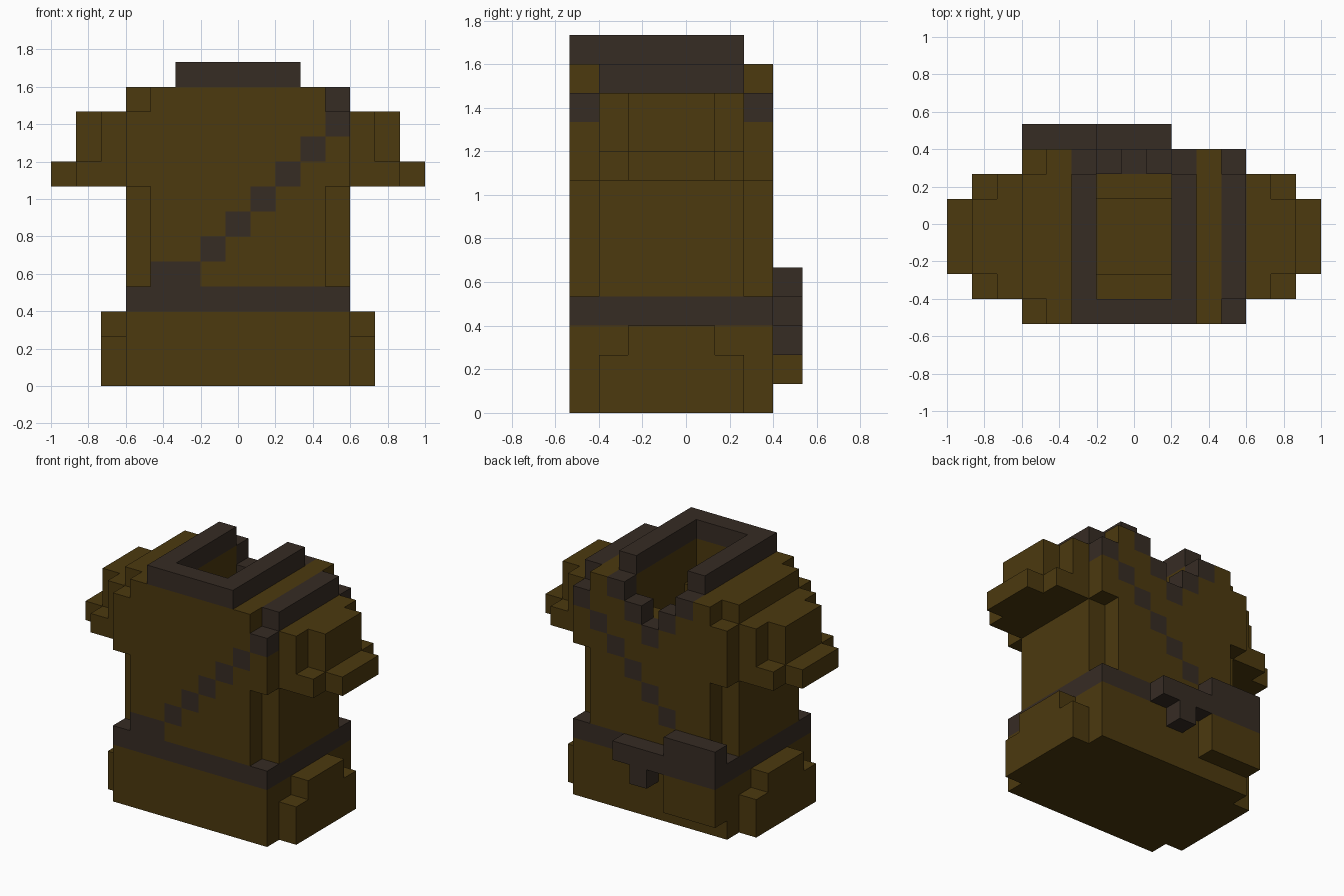
import bpy
import bmesh
from mathutils import Vector

default = bpy.data.objects.get("Cube")
if default:
    bpy.data.objects.remove(default, do_unlink=True)

S = 2 / 15                              # edge of one block
ORIGIN = Vector((-1.0, -4 * S, 0.0))    # corner of the block grid


def material(name, rgb):
    m = bpy.data.materials.new(name)
    m.use_nodes = True
    color = (*rgb, 1.0)
    m.diffuse_color = color
    m.node_tree.nodes["Principled BSDF"].inputs["Base Color"].default_value = color
    return m


BROWN = material("brown_cloth", (0.072, 0.041, 0.0045))
DARK = material("dark_leather", (0.037, 0.025, 0.0175))

cells = {}   # grid cell -> part name


def fill(part, xs, ys, zs, mirror=False):
    """Fill inclusive block ranges with a part; part None carves them away."""
    for i in range(xs[0], xs[1] + 1):
        for j in range(ys[0], ys[1] + 1):
            for k in range(zs[0], zs[1] + 1):
                for x in ((i, 14 - i) if mirror else (i,)):
                    if part:
                        cells[x, j, k] = part
                    else:
                        cells.pop((x, j, k), None)


# Skirt with hip flares
fill("skirt", (3, 11), (0, 6), (0, 2))
fill("hip_flares", (12, 12), (1, 5), (0, 1), True)
fill("hip_flares", (12, 12), (2, 4), (2, 2), True)

# Torso: full block, then corners notched at the waist and shoulder top
fill("torso", (3, 11), (0, 6), (4, 11))
for j in (0, 6):
    fill(None, (11, 11), (j, j), (4, 7), True)
    fill(None, (11, 11), (j, j), (11, 11), True)

# Neck opening, with a ledge at front and back
fill(None, (6, 8), (1, 5), (10, 11))
fill(None, (6, 8), (2, 4), (9, 9))

# Sleeves
fill("sleeves", (12, 12), (1, 5), (8, 10), True)
fill("sleeves", (13, 13), (1, 5), (8, 8), True)
fill("sleeves", (13, 13), (2, 4), (9, 10), True)
fill("sleeves", (14, 14), (2, 4), (8, 8), True)

# Collar ring, open at the back
fill("collar", (5, 9), (0, 0), (12, 12))
fill("collar", (9, 9), (0, 5), (12, 12), True)

# V-shaped back neckline
fill(None, (6, 8), (6, 6), (11, 11))
fill(None, (7, 7), (6, 6), (10, 10))
for i in range(5, 10):
    k = 9 + abs(i - 7)
    fill("neckline", (i, i), (6, 6), (k, k))

# Diagonal sash, front and back, over the shoulder
for i in range(5, 12):
    for j in (0, 6):
        fill("sash", (i, i), (j, j), (i - 1, i - 1))
fill("sash", (4, 4), (0, 0), (4, 4))
fill("sash", (11, 11), (1, 5), (11, 11))

# Belt with a knot and hanging end at the back
fill("belt", (3, 11), (0, 6), (3, 3))
fill("belt_knot", (6, 8), (7, 7), (3, 3))
fill("belt_knot", (7, 7), (7, 7), (2, 2))

# Pouch with dark flap
fill("pouch", (3, 5), (7, 7), (1, 2))
fill("pouch_flap", (3, 5), (7, 7), (3, 4))


def build(part, mat):
    """Make one object from the exposed faces of a part's blocks."""
    bm = bmesh.new()
    for cell in [c for c, p in cells.items() if p == part]:
        center = ORIGIN + (Vector(cell) + Vector((0.5, 0.5, 0.5))) * S
        for axis in range(3):
            for sign in (-1, 1):
                near = list(cell)
                near[axis] += sign
                if tuple(near) in cells:
                    continue
                n, u, v = Vector(), Vector(), Vector()
                n[axis] = sign
                u[(axis + 1) % 3] = 1
                v[(axis + 2) % 3] = sign
                bm.faces.new([bm.verts.new(center + (n + u * a + v * b) * S / 2)
                              for a, b in ((-1, -1), (1, -1), (1, 1), (-1, 1))])
    bmesh.ops.remove_doubles(bm, verts=bm.verts, dist=S / 100)
    mesh = bpy.data.meshes.new(part)
    bm.to_mesh(mesh)
    bm.free()
    mesh.materials.append(mat)
    bpy.context.scene.collection.objects.link(bpy.data.objects.new(part, mesh))


for part in ("skirt", "hip_flares", "torso", "sleeves", "pouch"):
    build(part, BROWN)
for part in ("collar", "neckline", "sash", "belt", "belt_knot", "pouch_flap"):
    build(part, DARK)
